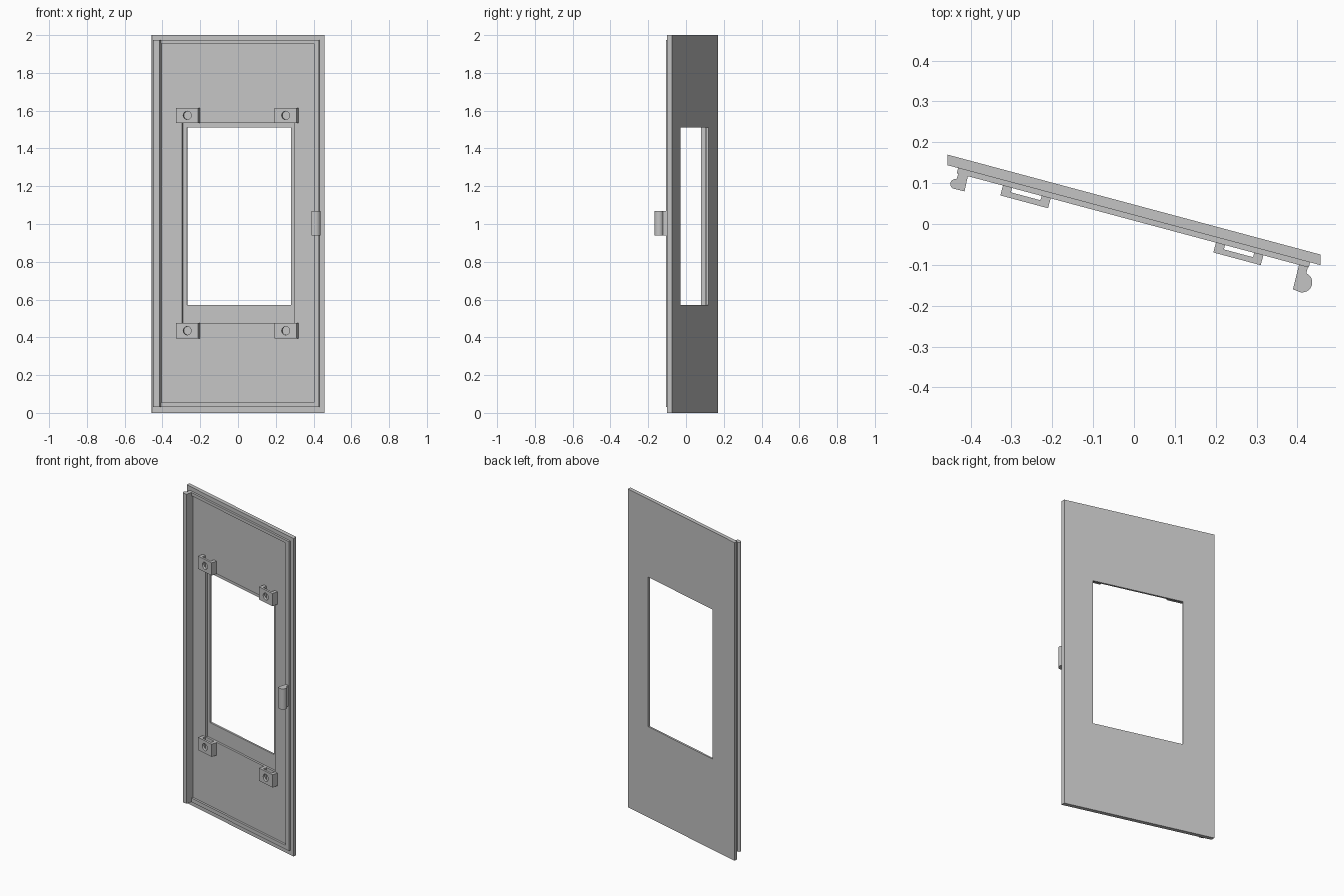
import bpy, bmesh, math
from mathutils import Matrix, Vector

cube = bpy.data.objects.get("Cube")
if cube:
    bpy.data.objects.remove(cube)

GREY = (0.55, 0.55, 0.55, 1)
mat = bpy.data.materials.new("plain grey")
mat.use_nodes = True
mat.diffuse_color = GREY
mat.node_tree.nodes["Principled BSDF"].inputs["Base Color"].default_value = GREY

TILT = math.radians(-15)
# Door-local frame: x along the door, y = -depth from the back face
PLACE = Matrix.Translation((0, 0.0475, 0)) @ Matrix.Rotation(TILT, 4, 'Z')
SLAB, RIM, LEDGE = 0.025, 0.038, 0.012


def finish(name, bm, matrix):
    bmesh.ops.recalc_face_normals(bm, faces=bm.faces)
    mesh = bpy.data.meshes.new(name)
    bm.to_mesh(mesh)
    bm.free()
    mesh.transform(matrix)
    mesh.materials.append(mat)
    obj = bpy.data.objects.new(name, mesh)
    bpy.context.collection.objects.link(obj)
    return obj


def extrude_profile(name, points, z0, z1, matrix=Matrix()):
    bm = bmesh.new()
    face = bm.faces.new([bm.verts.new((x, y, z0)) for x, y in points])
    top = bmesh.ops.extrude_face_region(bm, geom=[face])["geom"]
    bmesh.ops.translate(bm, vec=(0, 0, z1 - z0),
                        verts=[v for v in top if isinstance(v, bmesh.types.BMVert)])
    return finish(name, bm, matrix)


def arc(cx, cy, r, start, end, steps):
    angles = [math.radians(start + (end - start) * i / steps) for i in range(steps + 1)]
    return [(cx + r * math.cos(a), cy + r * math.sin(a)) for a in angles]


def smooth(obj):
    bpy.ops.object.select_all(action='DESELECT')
    obj.select_set(True)
    bpy.context.view_layer.objects.active = obj
    bpy.ops.object.shade_smooth_by_angle(angle=math.radians(30))


# Door panel: rectangular loops (left, right, bottom, top, depth) bridged in turn
window = (-0.276, 0.293, 0.57, 1.51)
recess = (-0.299, 0.317, 0.475, 1.535)
rim_out = (-0.439, 0.453, 0.03, 1.975)
rim_in = (-0.413, 0.426, 0.055, 1.955)
back = (-0.473, 0.473, 0, 2)
front = (-0.466, 0.480, 0, 2)      # mitred ends
loops = [(window, 0), (back, 0), (front, SLAB), (rim_out, SLAB), (rim_out, RIM),
         (rim_in, RIM), (rim_in, SLAB), (recess, SLAB), (recess, LEDGE), (window, LEDGE)]
bm = bmesh.new()
rings = []
for (l, r, b, t), d in loops:
    rings.append([bm.verts.new((x, -d, z)) for x, z in ((l, b), (r, b), (r, t), (l, t))])
for i, ring in enumerate(rings):
    following = rings[(i + 1) % len(rings)]
    for k in range(4):
        n = (k + 1) % 4
        bm.faces.new((ring[k], ring[n], following[n], following[k]))
finish("door_panel", bm, PLACE)

# Four bridge-shaped clips around the window, each with a screw hole
CLIP_FRONT, SLOT, LEG = 0.063, 0.049, 0.023
for side, left, right in (("right", -0.322, -0.201), ("left", 0.218, 0.338)):
    for level, z0 in (("lower", 0.395), ("upper", 1.535)):
        z1 = z0 + 0.08
        a, b = left + LEG, right - LEG
        bridge = [(left, -SLAB), (left, -CLIP_FRONT), (right, -CLIP_FRONT), (right, -SLAB),
                  (b, -SLAB), (b, -SLOT), (a, -SLOT), (a, -SLAB)]
        clip = extrude_profile(f"{level}_{side}_clip", bridge, z0, z1, PLACE)

        bm = bmesh.new()
        bmesh.ops.create_cone(bm, cap_ends=True, segments=24, radius1=0.022,
                              radius2=0.022, depth=0.03)
        spot = Matrix.Translation(Vector(((left + right) / 2, -0.058, (z0 + z1) / 2)))
        cutter = finish("hole_cutter", bm, PLACE @ spot @ Matrix.Rotation(math.pi / 2, 4, 'X'))
        hole = clip.modifiers.new("screw_hole", 'BOOLEAN')
        hole.operation = 'DIFFERENCE'
        hole.object = cutter
        hole.solver = 'EXACT'
        bpy.context.view_layer.objects.active = clip
        bpy.ops.object.modifier_apply(modifier=hole.name)
        bpy.data.objects.remove(cutter)
        smooth(clip)

# Full-height hinge rail with a rounded bead
rail = ([(-0.425, 0.136)] + arc(-0.438, 0.098, 0.012, 75, 260, 10)
        + [(-0.415, 0.08), (-0.404, 0.13)])
smooth(extrude_profile("hinge_rail", rail, 0.03, 1.975))

# Short rounded pull handle on the opposite edge
handle = (arc(0.412, -0.143, 0.0245, 66, -100, 14)
          + [(0.389, -0.160), (0.407, -0.088), (0.430, -0.088)])
smooth(extrude_profile("pull_handle", handle, 0.94, 1.07))
